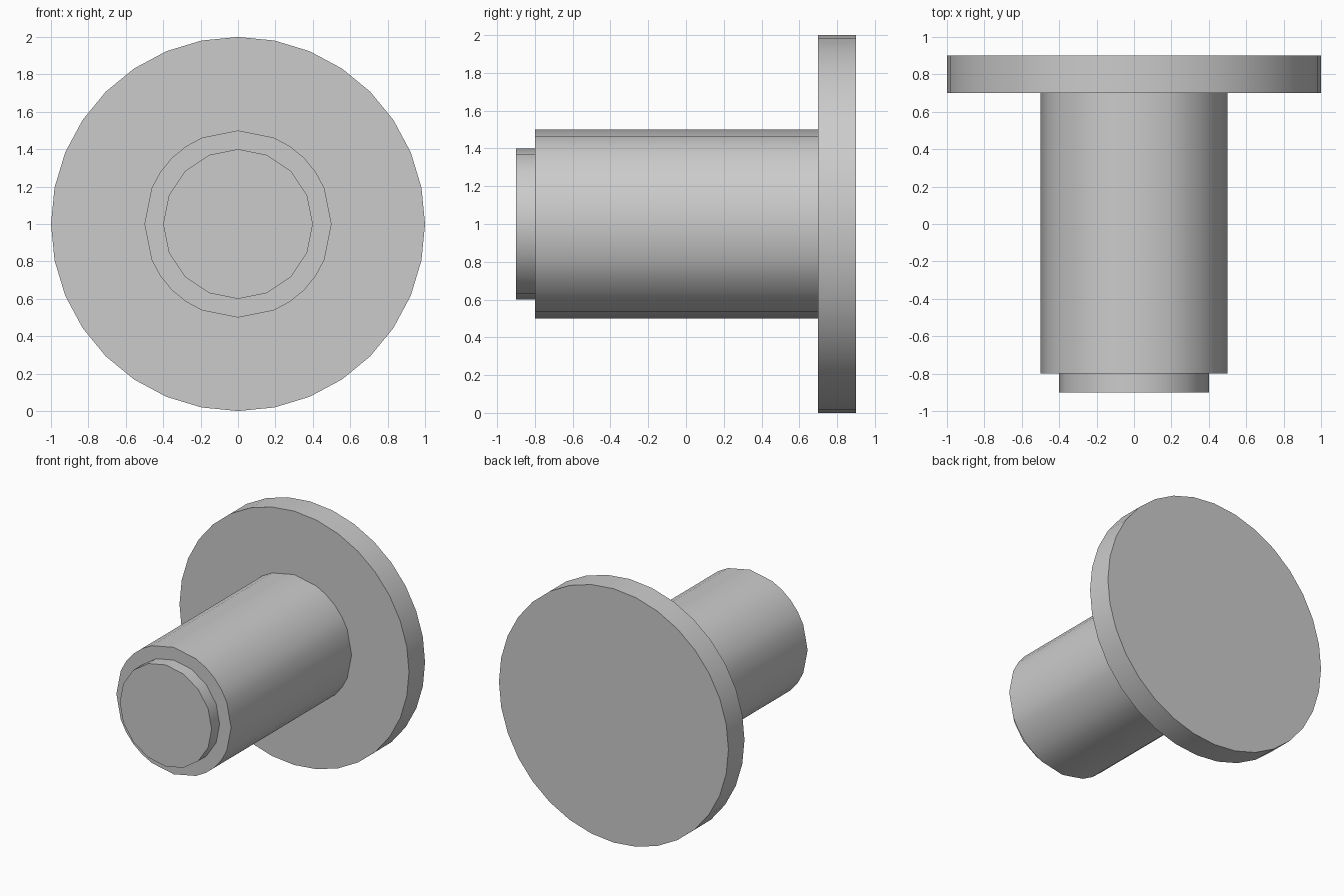
import bpy
import math

# Remove the default cube
cube = bpy.data.objects.get("Cube")
if cube:
    bpy.data.objects.remove(cube, do_unlink=True)

# Single plain grey
grey = bpy.data.materials.new("plain_grey")
grey.use_nodes = True
colour = (0.6, 0.6, 0.6, 1.0)
grey.diffuse_color = colour
grey.node_tree.nodes["Principled BSDF"].inputs["Base Color"].default_value = colour


def ring_angles(sides, skip=()):
    """Evenly spaced angles, leaving out the steps listed for each quarter."""
    quarter = sides // 4
    return [math.tau * i / sides for i in range(sides) if i % quarter not in skip]


def round_part(name, radius, front, back, angles):
    """Capped round bar lying along y, centred at height 1."""
    n = len(angles)
    verts = [(radius * math.cos(a), y, 1 + radius * math.sin(a))
             for y in (front, back) for a in angles]
    faces = [tuple(range(n)), tuple(reversed(range(n, n + n)))]
    for i in range(n):
        j = (i + 1) % n
        faces.append((i, n + i, n + j, j))
    mesh = bpy.data.meshes.new(name)
    mesh.from_pydata(verts, [], faces)
    mesh.materials.append(grey)
    obj = bpy.data.objects.new(name, mesh)
    bpy.context.collection.objects.link(obj)
    bpy.ops.object.select_all(action="DESELECT")
    obj.select_set(True)
    bpy.context.view_layer.objects.active = obj
    bpy.ops.object.shade_smooth_by_angle(angle=math.radians(30))
    return obj


# Wide flange at the back
round_part("flange_disc", 1.0, 0.7, 0.9, ring_angles(32))
# Main shaft, with broader facets at top, bottom and sides
round_part("shaft", 0.5, -0.8, 0.7, ring_angles(32, skip=(1, 7)))
# Stepped tip at the front
round_part("tip_plug", 0.4, -0.9, -0.8, ring_angles(16))
